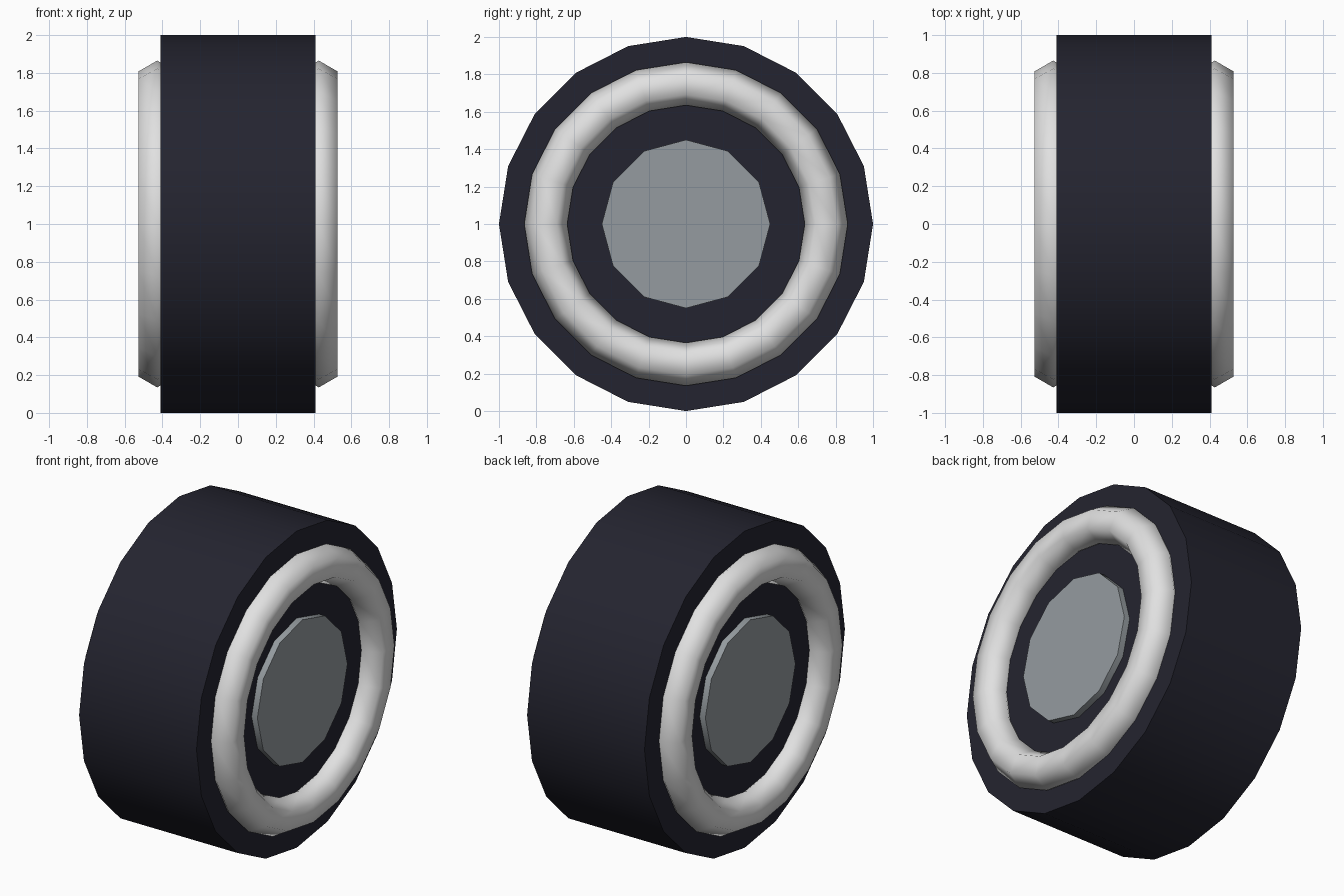
import bpy
from math import pi, radians

cube = bpy.data.objects.get("Cube")
if cube:
    bpy.data.objects.remove(cube, do_unlink=True)


def material(name, r, g, b):
    mat = bpy.data.materials.new(name)
    mat.use_nodes = True
    mat.diffuse_color = (r, g, b, 1)
    mat.node_tree.nodes["Principled BSDF"].inputs["Base Color"].default_value = (r, g, b, 1)
    return mat


rubber = material("dark rubber", 0.0175, 0.0175, 0.029)
white = material("white wall", 0.75, 0.75, 0.75)
metal = material("grey metal", 0.30, 0.33, 0.35)

AXLE = (0, pi / 2, 0)  # turn z-aligned primitives onto the x axis
TYRE_HALF = 0.41
CENTRE_Z = 1.0


def finish(name, mat, angle):
    obj = bpy.context.object
    obj.name = obj.data.name = name
    obj.data.materials.clear()
    obj.data.materials.append(mat)
    bpy.ops.object.shade_smooth_by_angle(angle=radians(angle))


def disc(name, mat, sides, radius, x, width):
    bpy.ops.mesh.primitive_cylinder_add(vertices=sides, radius=radius, depth=width,
                                        location=(x, 0, CENTRE_Z), rotation=AXLE)
    finish(name, mat, 35)


# Tyre body
disc("tyre", rubber, 20, 1.0, 0, 2 * TYRE_HALF)

# Raised ring and hub cap on each side
for side, sign in (("left", 1), ("right", -1)):
    bpy.ops.mesh.primitive_torus_add(major_segments=20, minor_segments=6,
                                     major_radius=0.75, minor_radius=0.115,
                                     location=(sign * 0.428, 0, CENTRE_Z), rotation=AXLE)
    finish(side + "_sidewall_ring", white, 80)
    # The cap sits slightly into the tyre and stands proud of it
    disc(side + "_hub_cap", metal, 12, 0.45, sign * TYRE_HALF, 0.08)
